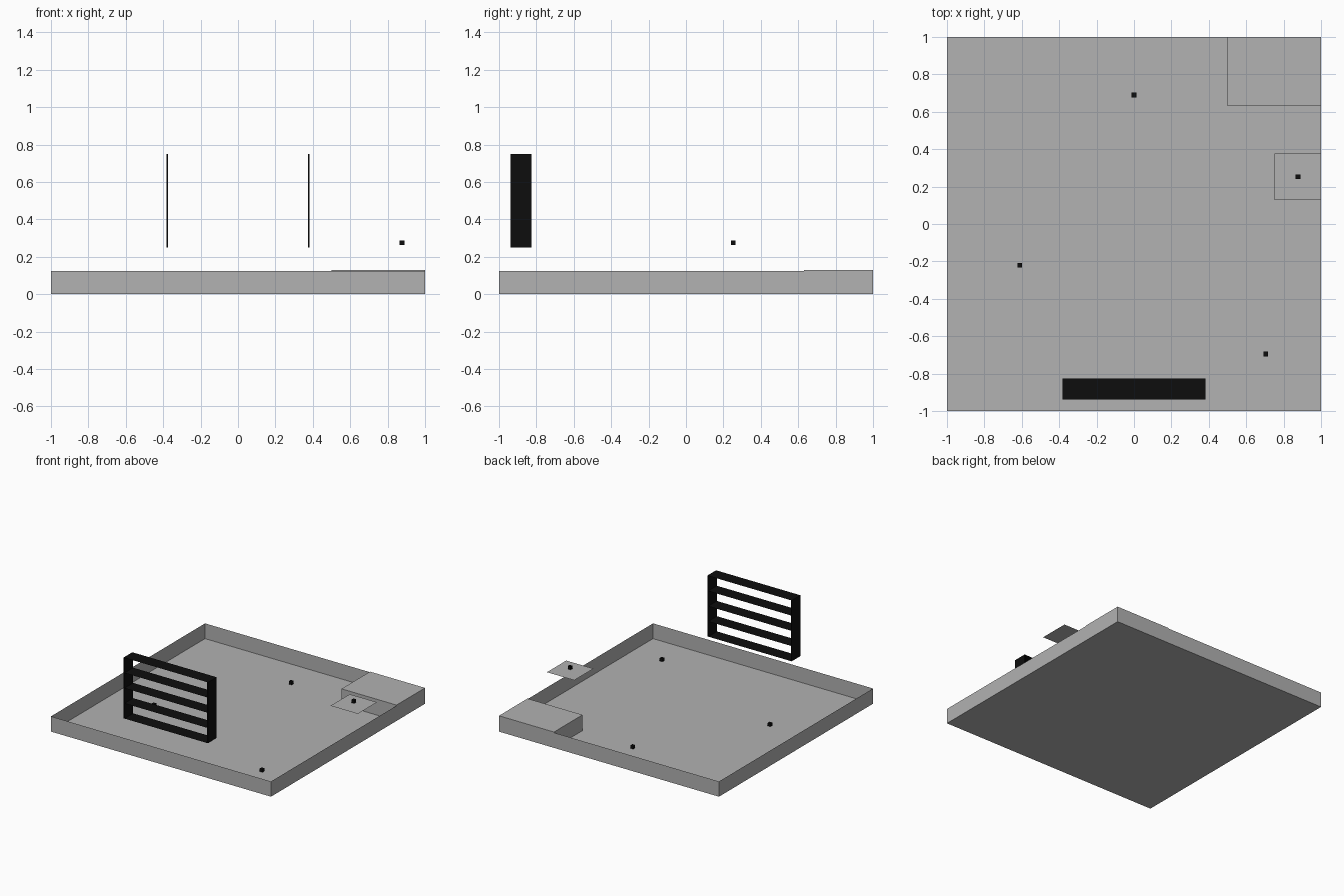
import bpy, bmesh

if "Cube" in bpy.data.objects:
    bpy.data.objects.remove(bpy.data.objects["Cube"])


def material(name, value):
    m = bpy.data.materials.new(name)
    m.diffuse_color = (value, value, value, 1)
    m.use_nodes = True
    m.node_tree.nodes["Principled BSDF"].inputs["Base Color"].default_value = m.diffuse_color
    return m


GREY = material("light_grey", 0.445)
BLACK = material("near_black", 0.004)


def box(name, lo, hi, mat, skip=()):
    """Box from corner lo to corner hi; skip drops the 'top' or 'bottom' face."""
    bm = bmesh.new()
    bmesh.ops.create_cube(bm, size=1)
    for v in bm.verts:
        v.co = [lo[i] if v.co[i] < 0 else hi[i] for i in range(3)]
    bm.normal_update()
    drop = [f for f in bm.faces if ("top" in skip and f.normal.z > 0.9)
            or ("bottom" in skip and f.normal.z < -0.9)]
    bmesh.ops.delete(bm, geom=drop, context='FACES')
    return finish(name, bm, mat)


def sheet(name, x0, x1, y0, y1, z, mat):
    """Flat horizontal sheet."""
    bm = bmesh.new()
    bm.faces.new([bm.verts.new(p) for p in
                  ((x0, y0, z), (x1, y0, z), (x1, y1, z), (x0, y1, z))])
    return finish(name, bm, mat)


def finish(name, bm, mat):
    me = bpy.data.meshes.new(name)
    bm.to_mesh(me)
    bm.free()
    me.materials.append(mat)
    ob = bpy.data.objects.new(name, me)
    bpy.context.collection.objects.link(ob)
    return ob


# Open tray with sheet walls
box("tray", (-1, -1, 0), (1, 1, 0.125), GREY, skip=("top",))

# Raised block in the back right corner
box("corner_block", (0.5, 0.63, 0), (1, 1, 0.13), GREY, skip=("bottom",))

# Square pads, each with a small cube hovering over it
pads = [(0, 0.69, 0.0005), (-0.61, -0.22, 0.0005),
        (0.705, -0.695, 0.0005), (0.877, 0.252, 0.25)]
for i, (x, y, z) in enumerate(pads, 1):
    sheet(f"pad_{i}", x - 0.125, min(x + 0.125, 1), y - 0.125, y + 0.125, z, GREY)
    box(f"marker_cube_{i}", (x - 0.0125, y - 0.0125, z + 0.0125),
        (x + 0.0125, y + 0.0125, z + 0.0375), BLACK)

# Floating rack: two thin side panels and five shelves
Y0, Y1 = -0.9375, -0.825
for side, x in (("left", -0.379), ("right", 0.379)):
    box(f"rack_side_{side}", (x - 0.004, Y0, 0.25), (x + 0.004, Y1, 0.75), BLACK)
for i in range(5):
    sheet(f"rack_shelf_{i + 1}", -0.379, 0.379, Y0, Y1, 0.25 + 0.125 * i, BLACK)
